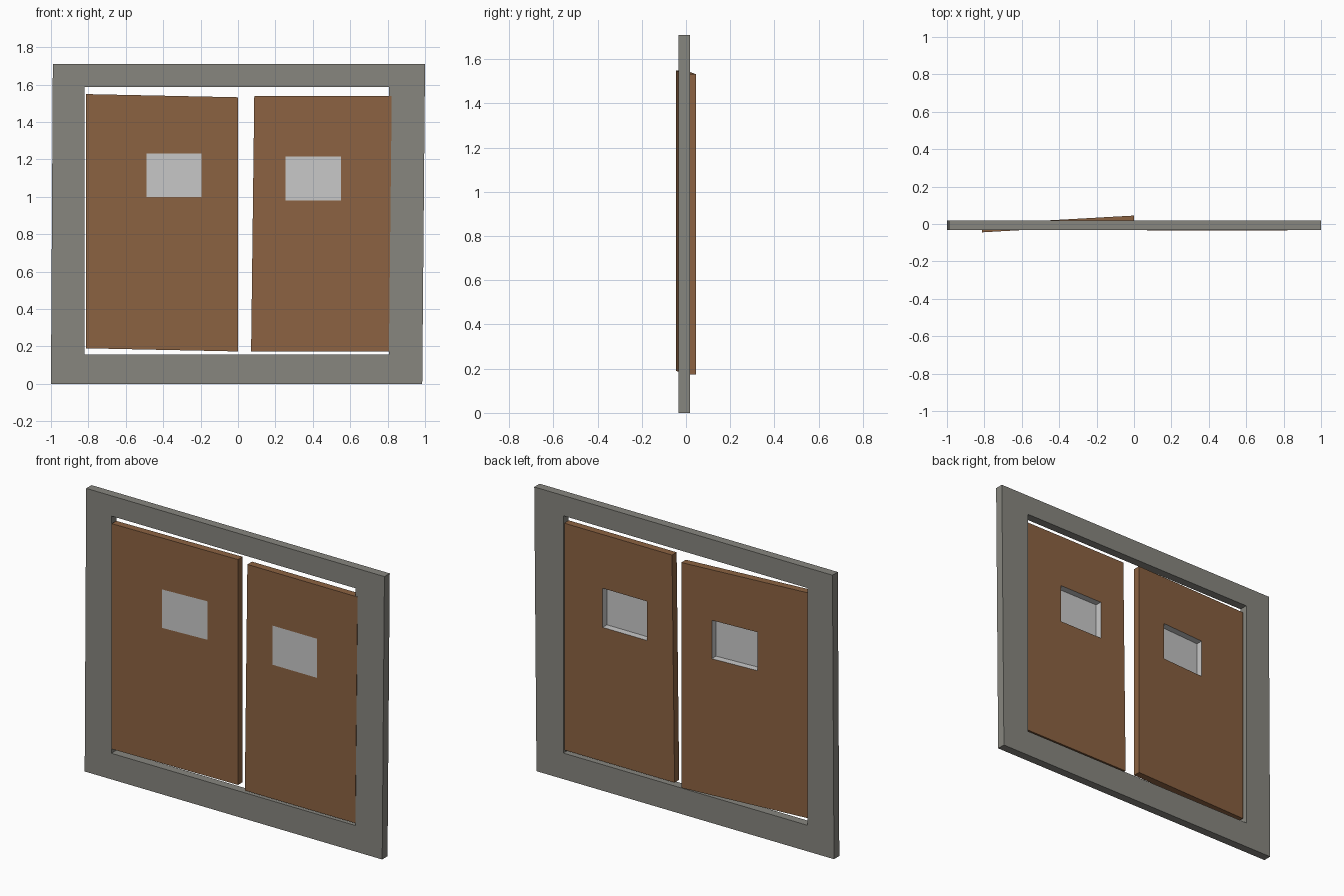
import bpy, bmesh

if "Cube" in bpy.data.objects:
    bpy.data.objects.remove(bpy.data.objects["Cube"])


def material(name, color):
    m = bpy.data.materials.new(name)
    m.diffuse_color = (*color, 1)
    m.use_nodes = True
    m.node_tree.nodes["Principled BSDF"].inputs["Base Color"].default_value = m.diffuse_color
    return m


stone = material("grey_stone", (0.242, 0.238, 0.212))
wood = material("brown_wood", (0.262, 0.124, 0.054))
pane = material("pale_grey_pane", (0.584, 0.584, 0.584))


def rect(x0, x1, z0, z1):
    return [(x0, z0), (x1, z0), (x1, z1), (x0, z1)]


def panel(name, outer, inner, front, depth, slope, mats, glazed):
    """Slab with a rectangular opening; corners run counter-clockwise in x, z."""
    bm = bmesh.new()

    def loop(points, offset):
        return [bm.verts.new((x, front + slope * x + offset, z)) for x, z in points]

    fo, fi = loop(outer, 0), loop(inner, 0)
    bo, bi = loop(outer, depth), loop(inner, depth)

    def band(a, b, index=0):
        for i in range(4):
            j = (i + 1) % 4
            bm.faces.new((a[i], a[j], b[j], b[i])).material_index = index

    band(fo, fi)
    band(bi, bo)
    band(bo, fo)
    if glazed:
        # flush pane in front, deep recess behind, both pane coloured
        floor = loop(inner, 0.003)
        band(floor, bi, 1)
        bm.faces.new(fi).material_index = 1
        bm.faces.new(floor[::-1]).material_index = 1
    else:
        band(fi, bi)
    bmesh.ops.recalc_face_normals(bm, faces=bm.faces)
    mesh = bpy.data.meshes.new(name)
    bm.to_mesh(mesh)
    bm.free()
    for m in mats:
        mesh.materials.append(m)
    obj = bpy.data.objects.new(name, mesh)
    bpy.context.collection.objects.link(obj)
    return obj


# surround, slightly skewed
panel("door_frame",
      [(-1.0, 0), (0.985, 0), (1.0, 1.71), (-0.99, 1.71)],
      rect(-0.822, 0.806, 0.157, 1.588),
      -0.033, 0.051, 0, [stone], False)

# left door, swung slightly to the back
panel("left_door",
      [(-0.812, 0.19), (0, 0.173), (0, 1.532), (-0.812, 1.549)],
      rect(-0.49, -0.196, 1.0, 1.232),
      0.001, 0.044, 0.056, [wood, pane], True)

# right door, leaning and almost flush with the frame
panel("right_door",
      [(0.07, 0.172), (0.807, 0.172), (0.822, 1.54), (0.087, 1.54)],
      rect(0.255, 0.55, 0.98, 1.216),
      -0.035, 0.044, 0, [wood, pane], True)
